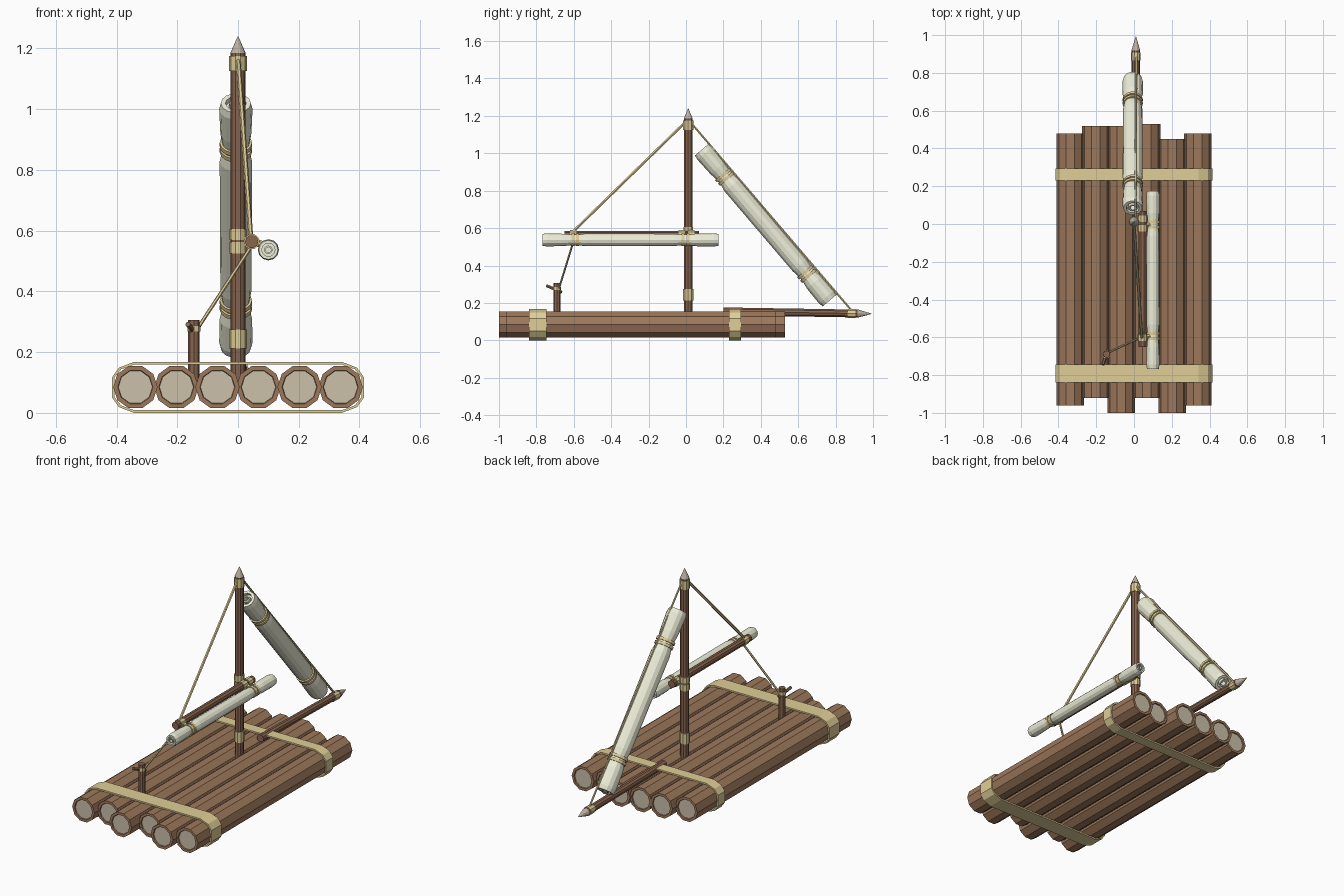
import bpy, math
from mathutils import Vector

if "Cube" in bpy.data.objects:
    bpy.data.objects.remove(bpy.data.objects["Cube"])


def material(name, rgb):
    m = bpy.data.materials.new(name)
    m.diffuse_color = (*rgb, 1)
    m.use_nodes = True
    m.node_tree.nodes["Principled BSDF"].inputs["Base Color"].default_value = m.diffuse_color
    return m


BARK = material("bark", (0.34, 0.19, 0.105))
WOOD = material("dark_wood", (0.25, 0.13, 0.075))
CUT = material("cut_wood", (0.60, 0.53, 0.40))
TIP = material("carved_tip", (0.52, 0.45, 0.37))
ROPE = material("rope", (0.75, 0.62, 0.31))
CLOTH = material("canvas", (0.85, 0.85, 0.69))


def make(name, verts, faces, mats, idx=None):
    me = bpy.data.meshes.new(name)
    me.from_pydata(verts, [], faces)
    for m in mats:
        me.materials.append(m)
    for i, p in enumerate(me.polygons):
        p.material_index = idx[i] if idx else 0
    ob = bpy.data.objects.new(name, me)
    bpy.context.collection.objects.link(ob)
    return ob


def lathe(name, a, b, profile, n, mats, idx=None, closed=False):
    """Revolve (distance, radius) points about the line a->b, flat faceted."""
    a, b = Vector(a), Vector(b)
    d = (b - a).normalized()
    u = Vector((1, 0, 0)) - d * d.x
    u.normalize()
    v = d.cross(u)
    verts, faces, fi = [], [], []
    for s, r in profile:
        for k in range(n):
            t = 2 * math.pi * k / n
            verts.append(a + d * s + (u * math.cos(t) + v * math.sin(t)) * r)
    m = len(profile)
    for j in range(m if closed else m - 1):
        for k in range(n):
            q = (k + 1) % n
            j2 = (j + 1) % m
            faces.append((j * n + k, j * n + q, j2 * n + q, j2 * n + k))
            fi.append(idx[j] if idx else 0)
    if not closed:
        faces.append(tuple(range(n - 1, -1, -1)))
        faces.append(tuple(range((m - 1) * n, m * n)))
        fi += [idx[0], idx[-1]] if idx else [0, 0]
    return make(name, verts, faces, mats, fi)


def rod(name, a, b, r, n=8, mat=ROPE):
    return lathe(name, a, b, [(0, r), ((Vector(b) - Vector(a)).length, r)], n, [mat])


def spar(name, a, b, r, tip, n=10):
    """Pole with a pale carved point."""
    l = (Vector(b) - Vector(a)).length
    return lathe(name, a, b, [(0, r), (l - tip, r), (l - tip, r * 1.05), (l, 0.001)],
                 n, [WOOD, TIP], [0, 1, 1])


def at(a, b, t):
    return Vector(a).lerp(Vector(b), t)


def band(name, a, b, s, w, r, n=10):
    """Rope wrapping around the line a->b starting at distance s."""
    l = (Vector(b) - Vector(a)).length
    return rod(name, at(a, b, s / l), at(a, b, (s + w) / l), r, n)


def rolled_sail(name, a, b, r, ties, n=14):
    """Furled canvas, pinched at its ties, with coiled hollow ends."""
    l = (Vector(b) - Vector(a)).length
    end = [(0.03, 0.15), (0.03, 0.25), (0, 0.25), (0, 0.4), (0.02, 0.4),
           (0.02, 0.62), (0, 0.62), (0, 0.9)]
    prof = [(s, f * r) for s, f in end] + [(0.025, r)]
    for t in ties:
        prof += [(t - 0.06, r * 0.93), (t - 0.02, r * 0.83), (t + 0.02, r * 0.83), (t + 0.06, r * 0.97)]
    prof += [(l - 0.025, r)] + [(l - s, f * r) for s, f in reversed(end)]
    lathe(name, a, b, prof, n, [CLOTH])
    for i, t in enumerate(ties):
        for j, o in enumerate((-0.02, 0.005)):
            band(f"{name}_tie_{i}_{j}", a, b, t + o, 0.016, r * 0.97, n)


# deck logs with pale inset ends
ends = [(-0.96, 0.48), (-0.92, 0.52), (-1.0, 0.52), (-0.92, 0.53), (-1.0, 0.45), (-0.96, 0.48)]
for i, (y0, y1) in enumerate(ends):
    x, l, r = -0.338 + 0.1352 * i, y1 - y0, 0.073
    lathe(f"deck_log_{i+1}", (x, y0, 0.085), (x, y1, 0.085),
          [(0.006, 0.02), (0.006, 0.056), (0, 0.058), (0, r), (l, r), (l, 0.058),
           (l - 0.006, 0.056), (l - 0.006, 0.02)], 10, [BARK, CUT], [1, 0, 0, 0, 0, 0, 1])

# lashing straps round the deck
for name, y0, y1 in (("rear_strap", 0.23, 0.295), ("front_strap", -0.84, -0.745)):
    def loop(o, y):
        q = [(0.415 - o, 0.033), (0.392 - o * 0.8, 0.065 - o * 0.6), (0.342, 0.084 - o)]
        q = [(x, -z) for x, z in reversed(q)] + q
        q += [(-x, -z) for x, z in q]
        return [(x, y, z + 0.084) for x, z in q]
    rings = [loop(0, y0), loop(0, y1), loop(0.009, y1), loop(0.009, y0)]
    n = len(rings[0])
    faces = [(j * n + k, j * n + (k + 1) % n, (j + 1) % 4 * n + (k + 1) % n, (j + 1) % 4 * n + k)
             for j in range(4) for k in range(n)]
    make(name, sum(rings, []), faces, [ROPE])

# mast and its wrappings
M0, M1 = (0, 0.012, 0.08), (0, 0.012, 1.24)
spar("mast", M0, M1, 0.024, 0.055)
for i, (z, w, r) in enumerate(((0.212, 0.062, 0.029), (0.525, 0.038, 0.028), (0.57, 0.035, 0.028), (1.125, 0.05, 0.029))):
    band(f"mast_wrap_{i+1}", M0, M1, z - 0.08, w, r)

# bowsprit
B0, B1 = (0.005, 0.2, 0.155), (0.01, 0.993, 0.142)
spar("bowsprit", B0, B1, 0.022, 0.075)
band("bowsprit_wrap", B0, B1, 0.665, 0.042, 0.026)

# boom alongside the mast
G0, G1 = (0.045, -0.65, 0.564), (0.045, 0.07, 0.564)
rod("boom", G0, G1, 0.022, 10, WOOD)
for i, s in enumerate((0.03, 0.61, 0.66)):
    band(f"boom_wrap_{i+1}", G0, G1, s, 0.035, 0.026)

# furled sails
rolled_sail("large_furled_sail", (-0.007, 0.085, 1.02), (-0.007, 0.768, 0.213), 0.055, (0.19, 0.87))
rolled_sail("small_furled_sail", (0.1, -0.768, 0.537), (0.1, 0.175, 0.537), 0.035, (0.175, 0.765), 12)
for i, y in enumerate((-0.595, -0.005)):
    rod(f"sail_hanger_{i+1}", (0.05, y, 0.566), (0.1, y, 0.545), 0.012, 6)

# tie post with peg
P0, P1 = (-0.145, -0.69, 0.09), (-0.145, -0.69, 0.306)
rod("tie_post", P0, P1, 0.019, 8, WOOD)
band("tie_post_wrap", P0, P1, 0.178, 0.018, 0.022, 8)
rod("tie_peg", (-0.165, -0.745, 0.292), (-0.138, -0.665, 0.258), 0.009, 6, WOOD)

# rigging ropes
rod("boom_rope", (0, 0.0, 1.17), (0.042, -0.605, 0.58), 0.008, 6)
rod("bow_rope", (0.008, 0.025, 1.165), (0.012, 0.885, 0.16), 0.006, 6)
rod("sheet_rope", (0.045, -0.595, 0.55), (-0.135, -0.68, 0.275), 0.006, 6)
